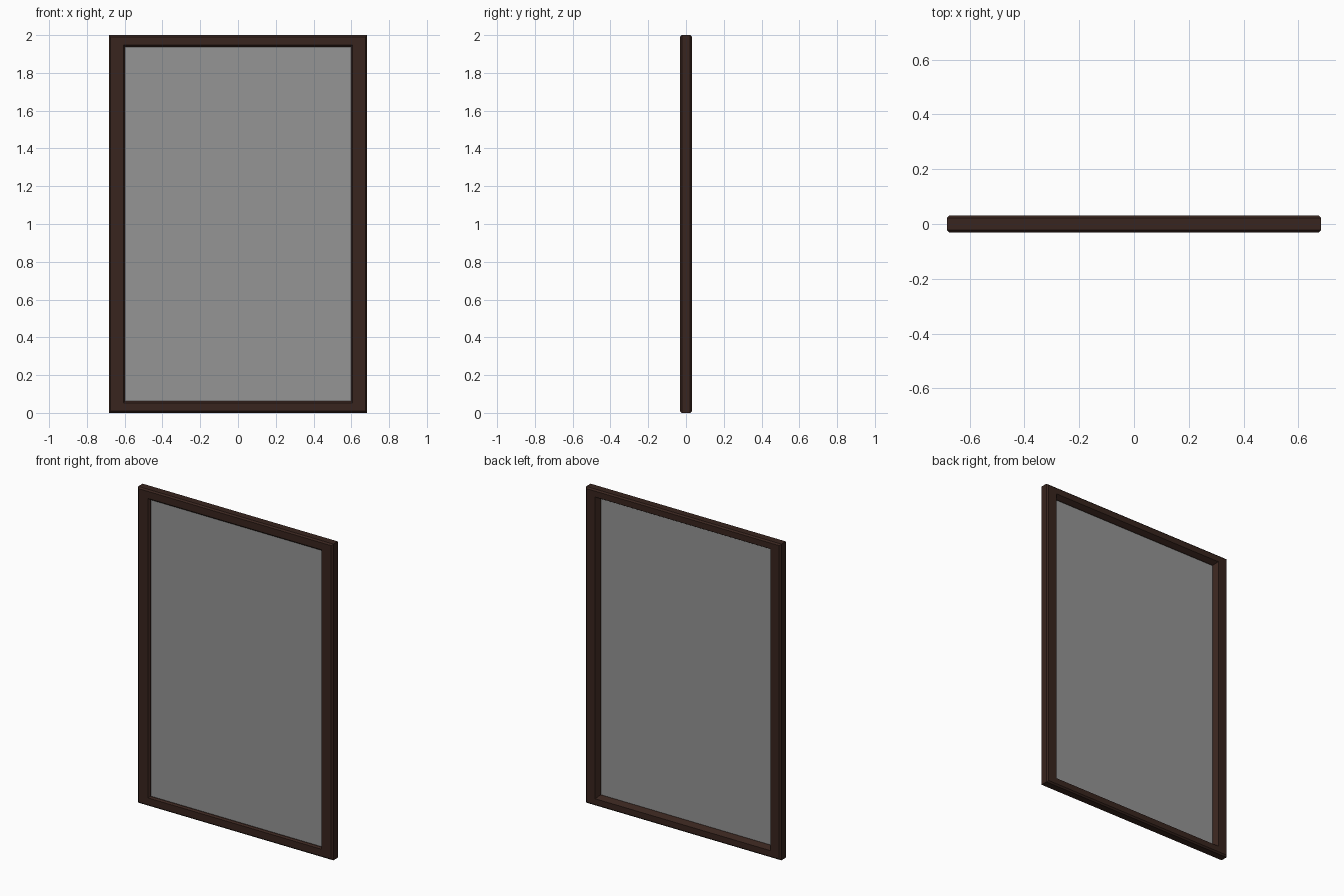
import bpy

if "Cube" in bpy.data.objects:
    bpy.data.objects.remove(bpy.data.objects["Cube"])

W, H, Y0, Y1 = 0.683, 2.0, -0.031, 0.031   # outer half width, height, depth
IW, IZ = 0.598, 0.062                       # inner half width, rail height

def material(name, rgba):
    m = bpy.data.materials.new(name)
    m.diffuse_color = rgba
    m.use_nodes = True
    m.node_tree.nodes["Principled BSDF"].inputs["Base Color"].default_value = m.diffuse_color
    return m

def mesh_object(name, verts, faces, mat):
    me = bpy.data.meshes.new(name)
    me.from_pydata(verts, [], faces)
    me.materials.append(mat)
    ob = bpy.data.objects.new(name, me)
    bpy.context.collection.objects.link(ob)
    return ob

wood = material("dark_wood", (0.04, 0.018, 0.013, 1))
glass = material("glass", (0.3, 0.3, 0.3, 0.7))

# Frame: one closed section (0 = outer edge, 1 = opening edge; depth) swept round four mitred corners
b = 0.009
C = 0.012
TX, TZ = W - IW, IZ
section = [(0, Y0 + b), (b, Y0), (1 - b, Y0), (1, Y0 + b),
           (1, 0.004), (1 - 0.016, Y1), (b, Y1), (0, Y1 - b)]
verts = []
for sx, sz in ((-1, -1), (1, -1), (1, 1), (-1, 1)):
    for t, y in section:
        # keep chamfers at true size on both rails and stiles
        dx, dz = (TX - (1 - t), TZ - (1 - t)) if t > 0.5 else (t, t)
        verts.append((sx * (W - dx), y, H / 2 + sz * (H / 2 - dz)))
n = len(section)
faces = [(k * n + i, k * n + (i + 1) % n, (k + 1) % 4 * n + (i + 1) % n, (k + 1) % 4 * n + i)
         for k in range(4) for i in range(n)]
frame = mesh_object("frame", verts, faces, wood)

# Glass pane, set near the front of the opening
bpy.ops.mesh.primitive_cube_add(size=1, location=(0, -0.011, H / 2))
pane = bpy.context.object
pane.name = "glass_pane"
pane.scale = (2 * IW, 0.012, H - 2 * IZ)
pane.data.materials.append(glass)

# Consistent outward normals
import bmesh
for ob in (frame,):
    bm = bmesh.new()
    bm.from_mesh(ob.data)
    bmesh.ops.recalc_face_normals(bm, faces=bm.faces)
    bm.to_mesh(ob.data)
    bm.free()
